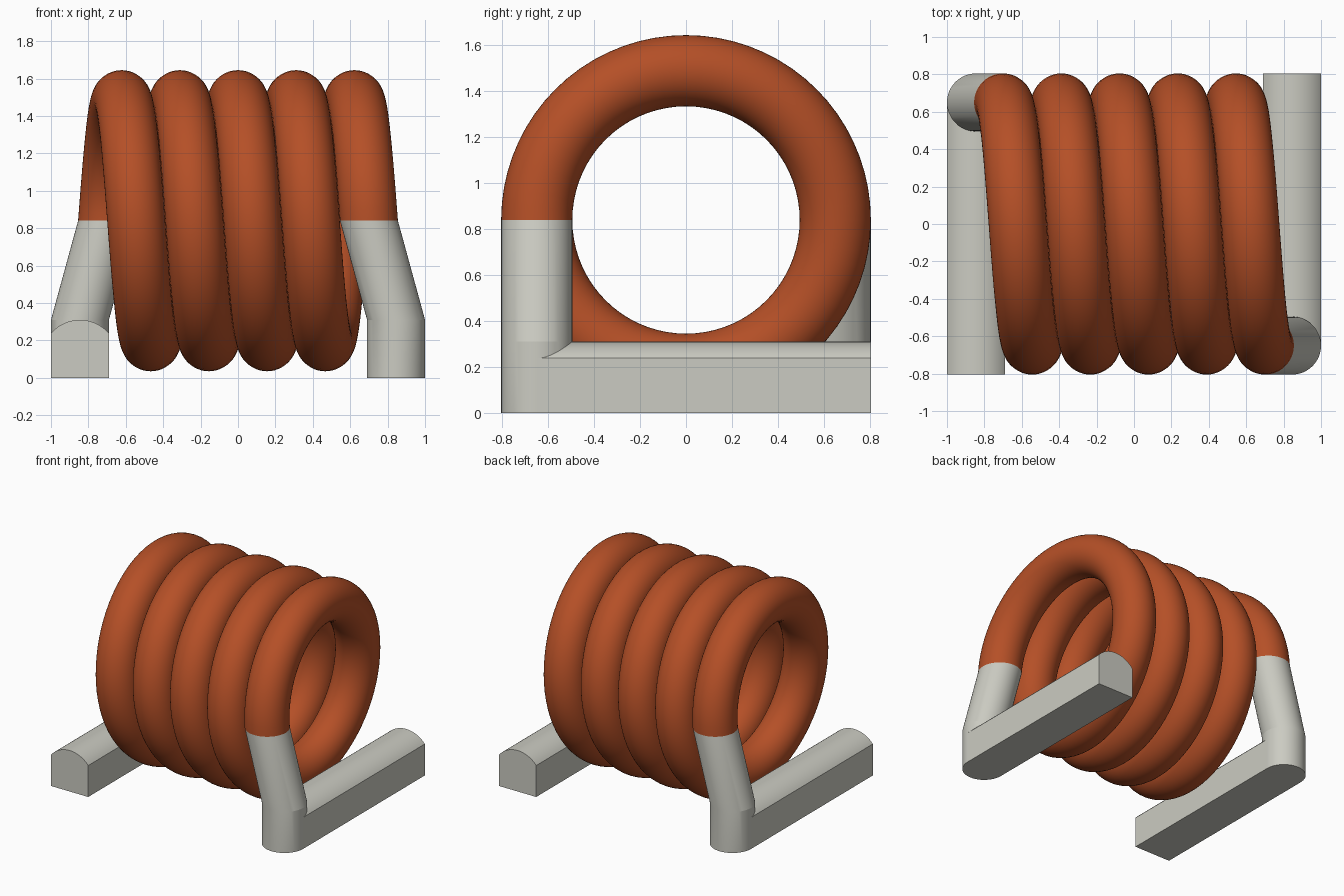
import bpy, bmesh, math
from mathutils import Vector

old = bpy.data.objects.get("Cube")
if old:
    bpy.data.objects.remove(old, do_unlink=True)

R, r = 0.65, 0.155          # coil radius and wire radius
AXIS_Z = 0.84               # height of the coil axis
TURNS, HALF = 4.5, 0.70     # windings and half length of the coil
FOOT_X = 1.0 - r            # centre line of the feet
KNEE_Z = 0.31               # height where a leg bends
SIDES = 48


def material(name, rgb):
    m = bpy.data.materials.new(name)
    m.use_nodes = True
    m.diffuse_color = (*rgb, 1)
    m.node_tree.nodes["Principled BSDF"].inputs["Base Color"].default_value = (*rgb, 1)
    return m


copper = material("copper_enamel", (0.46, 0.079, 0.020))
tin = material("tinned_metal", (0.60, 0.60, 0.54))


def loft(name, rings, mat, cap_start=True, cap_end=True):
    """Skin a row of closed rings into one smooth part."""
    bm = bmesh.new()
    rows = [[bm.verts.new(p) for p in ring] for ring in rings]
    for a, b in zip(rows, rows[1:]):
        n = len(a)
        for i in range(n):
            j = (i + 1) % n
            bm.faces.new((a[i], a[j], b[j], b[i]))
    if cap_start:
        bm.faces.new(rows[0])
    if cap_end:
        bm.faces.new(rows[-1])
    bmesh.ops.recalc_face_normals(bm, faces=bm.faces)
    mesh = bpy.data.meshes.new(name)
    bm.to_mesh(mesh)
    bm.free()
    mesh.materials.append(mat)
    ob = bpy.data.objects.new(name, mesh)
    bpy.context.collection.objects.link(ob)
    bpy.ops.object.select_all(action='DESELECT')
    ob.select_set(True)
    bpy.context.view_layer.objects.active = ob
    bpy.ops.object.shade_smooth_by_angle(angle=math.radians(12))
    return ob


def circle(centre, u, v):
    """Ring of wire radius spanned by the directions u and v."""
    return [centre + r * (math.cos(t) * u + math.sin(t) * v)
            for t in (math.tau * i / SIDES for i in range(SIDES))]


X, Y = Vector((1, 0, 0)), Vector((0, 1, 0))

# Helical winding: starts at the front left, ends at the back right
rings = []
steps = int(TURNS * 72)
for k in range(steps + 1):
    f = k / steps
    a = f * TURNS * math.tau
    out = Vector((0, -math.cos(a), math.sin(a)))
    centre = Vector((HALF - 2 * HALF * f, 0, AXIS_Z)) + R * out
    rings.append(circle(centre, X, out))
loft("coil_winding", rings, copper)

# Foot profile: box with a shallow arched top
EDGE_Z = 0.238
rise = KNEE_Z - EDGE_Z
arc_r = (r * r + rise * rise) / (2 * rise)
half_angle = math.asin(r / arc_r)
profile = [(-r, 0), (r, 0)]
for i in range(25):
    t = half_angle * (1 - i / 12)
    profile.append((arc_r * math.sin(t), KNEE_Z - arc_r + arc_r * math.cos(t)))

# Leg and foot at each end, the second pair turned half way round
for side, turn in (("left", 1), ("right", -1)):
    leg_path = [(HALF, AXIS_Z), (FOOT_X, KNEE_Z), (FOOT_X, 0)]
    loft(side + "_leg",
         [circle(Vector((turn * x, -turn * R, z)), X * turn, Y * turn)
          for x, z in leg_path], tin)
    loft(side + "_foot_bar",
         [[Vector((turn * (FOOT_X + x), turn * y, z)) for x, z in profile]
          for y in (-R, R + r)], tin)
